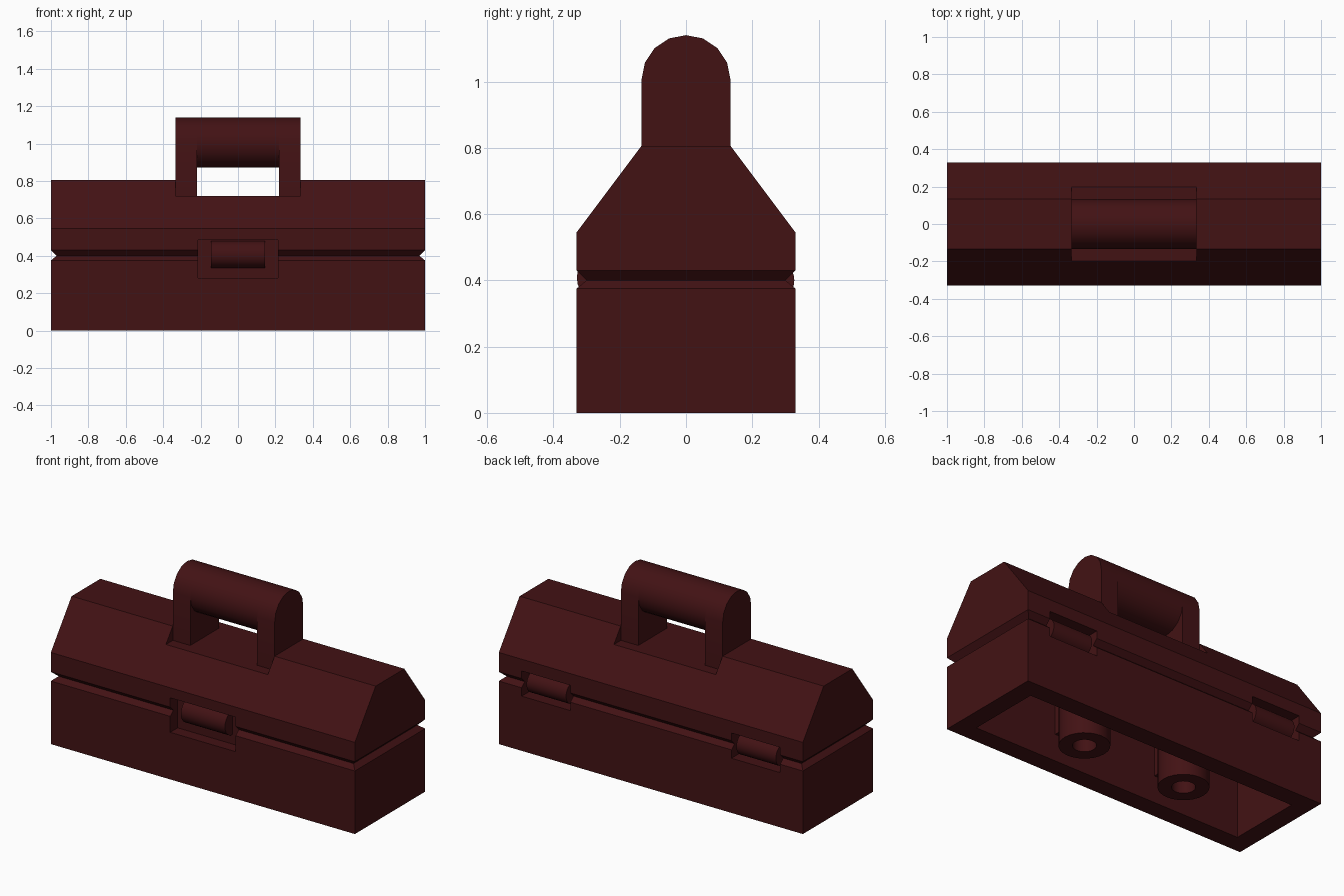
import bpy, bmesh, math

if "Cube" in bpy.data.objects:
    bpy.data.objects.remove(bpy.data.objects["Cube"])

paint = bpy.data.materials.new("dark_red")
paint.diffuse_color = (0.055, 0.006, 0.007, 1)
paint.use_nodes = True
paint.node_tree.nodes["Principled BSDF"].inputs["Base Color"].default_value = paint.diffuse_color


def finish(name, bm, smooth=False):
    bmesh.ops.recalc_face_normals(bm, faces=bm.faces)
    me = bpy.data.meshes.new(name)
    bm.to_mesh(me)
    bm.free()
    ob = bpy.data.objects.new(name, me)
    bpy.context.collection.objects.link(ob)
    me.materials.append(paint)
    if smooth:
        bpy.ops.object.select_all(action='DESELECT')
        ob.select_set(True)
        bpy.context.view_layer.objects.active = ob
        bpy.ops.object.shade_smooth_by_angle(angle=math.radians(35))
    return ob


def loft(name, rings, smooth=False):
    """Skin a closed solid through rings of equal point count."""
    bm = bmesh.new()
    vs = [[bm.verts.new(p) for p in r] for r in rings]
    n = len(rings[0])
    for a, b in zip(vs, vs[1:]):
        for i in range(n):
            j = (i + 1) % n
            bm.faces.new((a[i], a[j], b[j], b[i]))
    bm.faces.new(vs[0])
    bm.faces.new(vs[-1])
    return finish(name, bm, smooth)


def rect(hx, hy, z):
    return [(-hx, -hy, z), (hx, -hy, z), (hx, hy, z), (-hx, hy, z)]


def box(name, x0, x1, y0, y1, z0, z1):
    return loft(name, [[(x0, y0, z), (x1, y0, z), (x1, y1, z), (x0, y1, z)] for z in (z0, z1)])


def prism_x(name, profile, x0, x1, smooth=False):
    return loft(name, [[(x, y, z) for y, z in profile] for x in (x0, x1)], smooth)


def arc(cy, cz, r, a0, a1, n):
    return [(cy + r * math.cos(math.radians(a0 + (a1 - a0) * i / n)),
             cz + r * math.sin(math.radians(a0 + (a1 - a0) * i / n))) for i in range(n + 1)]


def cut(target, cutter):
    cutter.hide_render = True
    mod = target.modifiers.new("cut", 'BOOLEAN')
    mod.operation = 'DIFFERENCE'
    mod.solver = 'EXACT'
    mod.object = cutter
    bpy.context.view_layer.objects.active = target
    bpy.ops.object.modifier_apply(modifier=mod.name)
    bpy.data.objects.remove(cutter)


# Box and lid in one shell, with the V groove between them
W, D = 1.0, 0.33
shell = loft("box_and_lid", [rect(W, D, 0), rect(W, D, 0.375), rect(0.97, 0.30, 0.40),
                             rect(W, D, 0.43), rect(W, D, 0.545), rect(W, 0.135, 0.805)])
cut(shell, box("cavity", -0.89, 0.89, -0.22, 0.22, -0.1, 0.6))
cut(shell, box("handle_notch", -0.335, 0.335, -0.4, 0.4, 0.72, 0.9))
cut(shell, box("latch_recess", -0.215, 0.215, -0.5, -0.26, 0.28, 0.485))
for s in (-1, 1):
    cut(shell, box("hinge_recess", s * 0.69 - 0.16, s * 0.69 + 0.16, 0.26, 0.5, 0.325, 0.475))

# Front latch and back hinge knuckles
prism_x("latch", [(-0.25, 0.48)] + arc(-0.257, 0.4075, 0.0725, 90, 270, 12) + [(-0.25, 0.335)],
        -0.145, 0.145, True)
for s, side in ((-1, "left"), (1, "right")):
    prism_x(side + "_hinge", [(0.25, 0.335)] + arc(0.262, 0.40, 0.065, -90, 90, 12) + [(0.25, 0.465)],
            s * 0.69 - 0.13, s * 0.69 + 0.13, True)

# Handle: two round-topped posts and the grip
R, CZ = 0.134, 1.006
for s, side in ((-1, "left"), (1, "right")):
    prism_x(side + "_handle_post", [(R, 0.715)] + arc(0, CZ, R, 0, 180, 8) + [(-R, 0.715)],
            s * 0.22, s * 0.335, True)
prism_x("handle_grip", arc(0, CZ, R, 0, 360, 16)[:-1], -0.22, 0.22, True)

# Underside tubes with side ribs
for s, side in ((-1, "left"), (1, "right")):
    x = s * 0.338

    def ring(r, z):
        return [(x + px, py, z) for px, py in arc(0, 0, r, 0, 360, 24)[:-1]]
    tube = loft(side + "_tube", [ring(0.136, 0), ring(0.136, 0.605)], True)
    cut(tube, loft("bore", [ring(0.063, -0.1), ring(0.063, 0.59)], True))
    for t, end in ((-1, "front"), (1, "back")):
        y0, y1 = sorted((t * 0.12, t * 0.225))
        box(side + "_" + end + "_rib", x - 0.015, x + 0.015, y0, y1, 0.16, 0.605)
